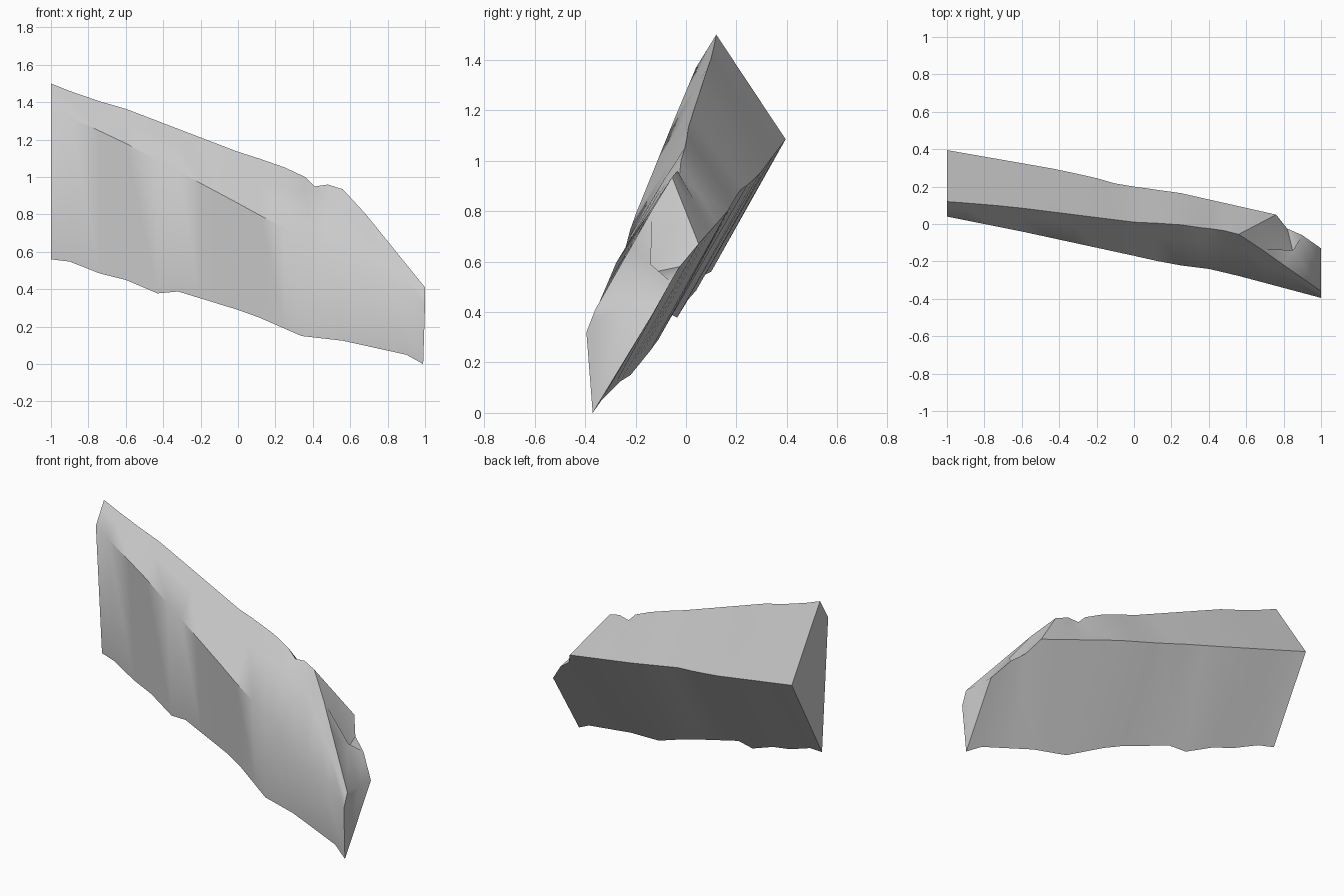
import bpy, bmesh, math
from mathutils import Vector

if "Cube" in bpy.data.objects:
    bpy.data.objects.remove(bpy.data.objects["Cube"])

# Long edges of the slab as (x, y, z) polylines
TOP = [(-1, .12, 1.5), (-.8, .105, 1.42), (-.64, .09, 1.38), (0, .01, 1.135),
       (.22, .0, 1.065), (.36, -.02, 1.0), (.41, -.025, .95), (.48, -.035, .96),
       (.56, -.055, .935), (.66, -.12, .83), (1, -.36, .41)]
RIDGE = [(-1, .04, 1.37), (-.6, -.04, 1.18), (0, -.17, .86), (.2, -.215, .75),
         (.4, -.24, .655), (.55, -.275, .6), (.7, -.315, .505), (1, -.395, .32)]
BOTTOM = [(-1, .1, .56), (-.9, .075, .548), (-.74, .04, .485), (-.56, 0, .44),
          (-.43, -.035, .378), (-.32, -.055, .388), (0, -.11, .29), (.1, -.135, .255),
          (.34, -.22, .15), (.56, -.26, .125), (.9, -.335, .05), (.99, -.37, 0)]
BACK = [(-1, .395, 1.085), (-.4, .29, .945), (-.2, .245, .905), (-.12, .22, .89),
        (0, .2, .86), (.25, .165, .8), (.76, .05, .67), (.82, -.025, .58),
        (.9, -.06, .52), (1, -.13, .395)]


def along(edge, x):
    """Point on an edge polyline at a given x."""
    for a, b in zip(edge, edge[1:]):
        if x <= b[0]:
            return Vector(a).lerp(Vector(b), (x - a[0]) / (b[0] - a[0]))
    return Vector(edge[-1])


# Stations: x on the top, ridge, bottom and back edges
stations = [(x,) * 4 for x in (-1, -.9, -.74, -.6, -.43, -.32, -.2, -.1, 0, .12, .25)]
stations += [(.36, .34, .34, .45), (.41, .4, .4, .55), (.48, .47, .47, .65),
             (.56, .56, .56, .76), (.68, .7, .7, .82), (.8, .85, .9, .9), (1, 1, .99, 1)]

bm = bmesh.new()
rings = []
for i, (xt, xr, xb, xk) in enumerate(stations):
    top, ridge = along(TOP, xt), along(RIDGE, xr)
    bottom, back = along(BOTTOM, xb), along(BACK, xk)
    brow = top.lerp(ridge, .35)
    shoulder = top.lerp(back, .5)
    if i == 11:                        # upper lip of the notch
        brow = Vector((.33, -.085, .928))
    if i == 12:                        # notch tip in the upper front face
        brow = Vector((.35, -.08, .918))
    if i == 15:                        # dent in the broken corner
        shoulder = Vector((.86, -.19, .545))
    rings.append([bm.verts.new(p) for p in (top, brow, ridge, bottom, back, shoulder)])

for a, b in zip(rings, rings[1:]):
    for j in range(6):
        k = (j + 1) % 6
        bm.faces.new((a[j], a[k], b[k], b[j]))
bm.faces.new(rings[0])
bm.faces.new(rings[-1])
bmesh.ops.recalc_face_normals(bm, faces=bm.faces)

mesh = bpy.data.meshes.new("rock_slab")
bm.to_mesh(mesh)
bm.free()
slab = bpy.data.objects.new("rock_slab", mesh)
bpy.context.collection.objects.link(slab)

# Soft front ridge, sharp broken edges
bpy.context.view_layer.objects.active = slab
slab.select_set(True)
bpy.ops.object.shade_smooth_by_angle(angle=math.radians(42))
